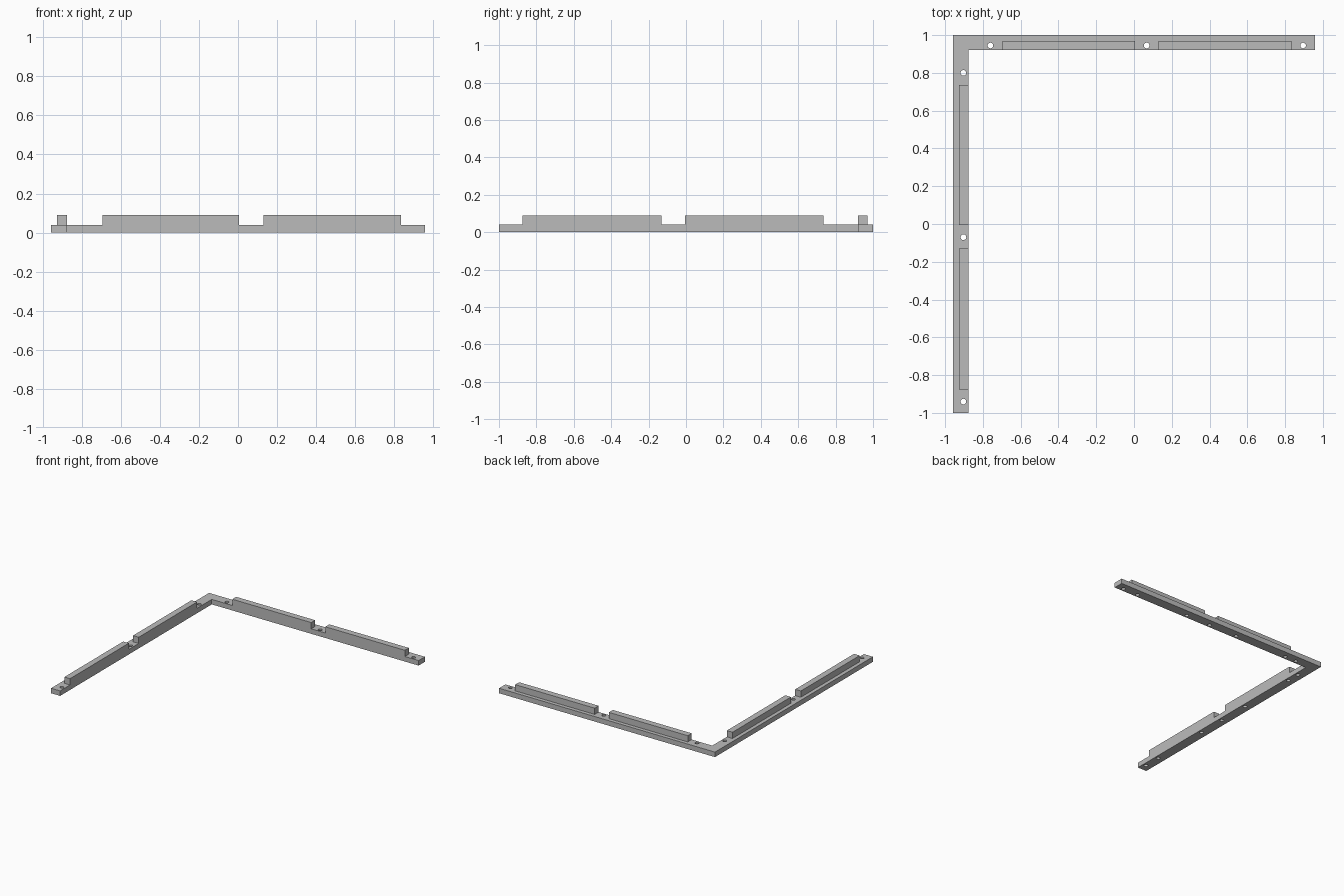
import bpy
import bmesh

cube = bpy.data.objects.get("Cube")
if cube:
    bpy.data.objects.remove(cube, do_unlink=True)

BASE_H, TOP_H = 0.04, 0.09
HOLE_R = 0.015
ROW_Y, ROW_X = 0.945, -0.903     # hole centre lines of the two arms

grey = bpy.data.materials.new("plain grey")
grey.use_nodes = True
grey.diffuse_color = (0.5, 0.5, 0.5, 1)
grey.node_tree.nodes["Principled BSDF"].inputs["Base Color"].default_value = grey.diffuse_color


def prism(name, outline, z0, z1):
    """Closed solid made by raising a flat outline."""
    bm = bmesh.new()
    face = bm.faces.new([bm.verts.new((x, y, z0)) for x, y in outline])
    raised = bmesh.ops.extrude_face_region(bm, geom=[face])["geom"]
    verts = [v for v in raised if isinstance(v, bmesh.types.BMVert)]
    bmesh.ops.translate(bm, verts=verts, vec=(0, 0, z1 - z0))
    bmesh.ops.recalc_face_normals(bm, faces=bm.faces)
    mesh = bpy.data.meshes.new(name)
    bm.to_mesh(mesh)
    bm.free()
    mesh.materials.append(grey)
    obj = bpy.data.objects.new(name, mesh)
    bpy.context.collection.objects.link(obj)
    return obj


def block(name, x0, x1, y0, y1, z0, z1):
    return prism(name, [(x0, y0), (x1, y0), (x1, y1), (x0, y1)], z0, z1)


def combine(target, tool, operation):
    """Apply a boolean and discard the tool."""
    mod = target.modifiers.new(operation.lower(), "BOOLEAN")
    mod.operation, mod.solver, mod.object = operation, "EXACT", tool
    bpy.context.view_layer.objects.active = target
    bpy.ops.object.modifier_apply(modifier=mod.name)
    bpy.data.objects.remove(tool, do_unlink=True)


def drill(target, x, y, top):
    bpy.ops.mesh.primitive_cylinder_add(vertices=24, radius=HOLE_R, depth=top + 0.02,
                                        location=(x, y, (top - 0.02) / 2))
    cutter = bpy.context.object
    cutter.name = "hole_cutter"
    cutter.hide_render = True
    cutter.data.materials.append(grey)
    combine(target, cutter, "DIFFERENCE")


# L-shaped base strip
frame = prism("corner_frame", [(-0.957, -1), (-0.877, -1), (-0.877, 0.92),
                               (0.957, 0.92), (0.957, 1), (-0.957, 1)], 0, BASE_H)

# Raised ribs, flush with the inner edge
for x0, x1 in ((-0.695, 0.005), (0.13, 0.835)):
    combine(frame, block("back_rib", x0, x1, 0.92, 0.97, 0, TOP_H), "UNION")
for y0, y1 in ((-0.875, -0.13), (-0.005, 0.735)):
    combine(frame, block("side_rib", -0.927, -0.877, y0, y1, 0, TOP_H), "UNION")

# Screw holes right through the strip
for x in (-0.76, 0.067, 0.895):
    drill(frame, x, ROW_Y, 0.1)
for y in (-0.94, -0.07, 0.80):
    drill(frame, ROW_X, y, 0.1)

# Blind holes in the underside, beneath the ribs
for i in range(4):
    drill(frame, -0.66 + 0.473 * i, ROW_Y, 0.05)
    drill(frame, ROW_X, -0.80 + 0.497 * i, 0.05)
